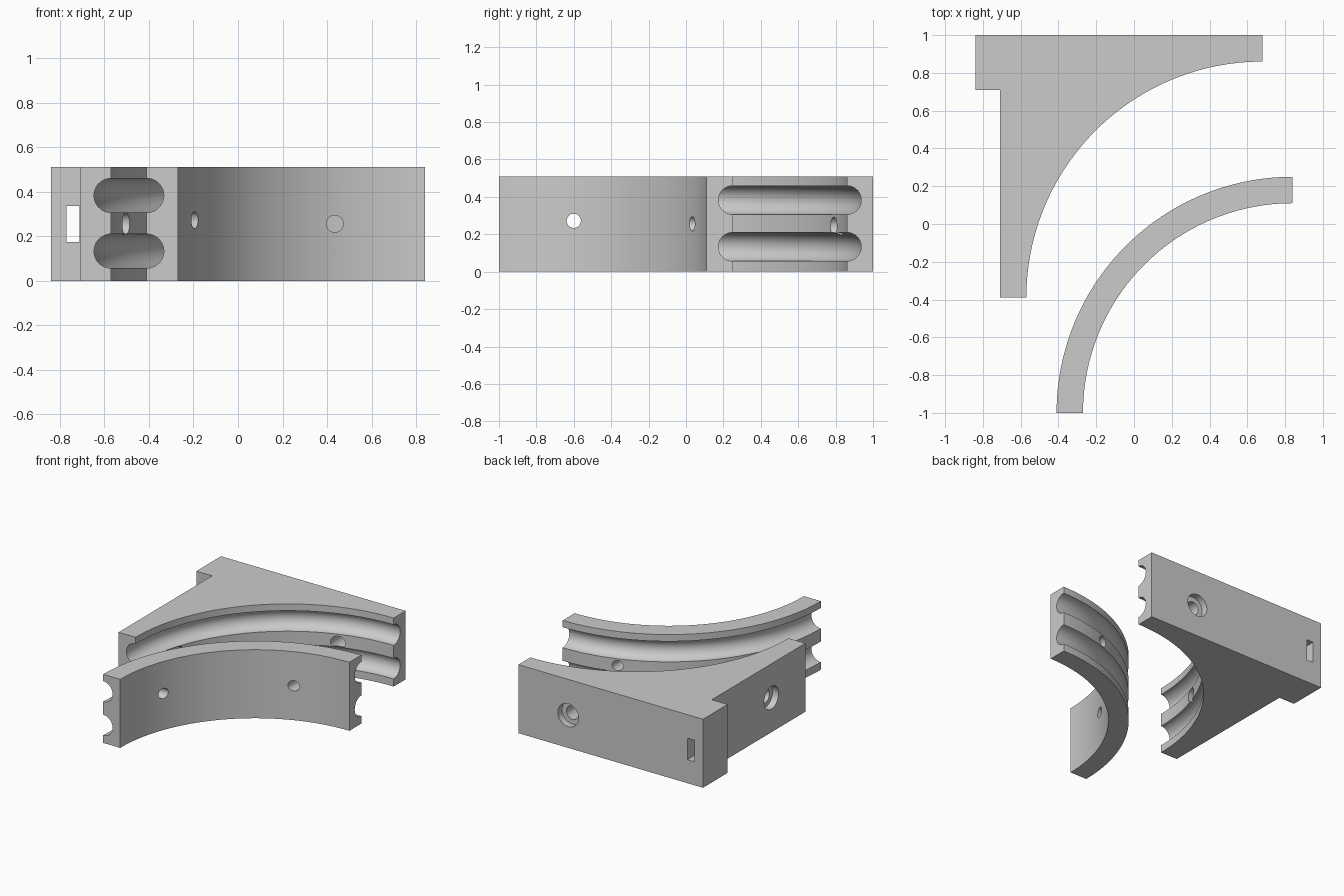
import bpy, bmesh, math
from math import cos, sin, radians, pi

cube = bpy.data.objects.get("Cube")
if cube:
    bpy.data.objects.remove(cube)

HEIGHT = 0.51
OUTER, INNER = 1.25, 1.11
GROOVE = 0.077

grey = bpy.data.materials.new("light grey")
grey.use_nodes = True
colour = (0.6, 0.6, 0.6, 1)
grey.diffuse_color = colour
grey.node_tree.nodes["Principled BSDF"].inputs["Base Color"].default_value = colour


def arc(centre, radius, start, end, steps=48):
    angles = [radians(start + (end - start) * i / steps) for i in range(steps + 1)]
    return [(centre[0] + radius * cos(a), centre[1] + radius * sin(a)) for a in angles]


def prism(name, outline):
    """Extrude a plan outline upward from the ground."""
    bm = bmesh.new()
    face = bm.faces.new([bm.verts.new((x, y, 0)) for x, y in outline])
    top = bmesh.ops.extrude_face_region(bm, geom=[face])
    verts = [g for g in top["geom"] if isinstance(g, bmesh.types.BMVert)]
    bmesh.ops.translate(bm, verts=verts, vec=(0, 0, HEIGHT))
    bmesh.ops.recalc_face_normals(bm, faces=bm.faces)
    mesh = bpy.data.meshes.new(name)
    bm.to_mesh(mesh)
    bm.free()
    mesh.materials.append(grey)
    obj = bpy.data.objects.new(name, mesh)
    bpy.context.collection.objects.link(obj)
    return obj


def cut(obj, cutter):
    """Subtract a helper solid and remove it."""
    cutter.hide_render = True
    mod = obj.modifiers.new("cut", "BOOLEAN")
    mod.operation, mod.solver, mod.object = "DIFFERENCE", "EXACT", cutter
    bpy.context.view_layer.objects.active = obj
    bpy.ops.object.modifier_apply(modifier=mod.name)
    bpy.data.objects.remove(cutter)


def cut_grooves(obj, centre):
    for z in (0.133, 0.383):
        bpy.ops.mesh.primitive_torus_add(
            location=(*centre, z), rotation=(0, 0, pi / 192), major_segments=192,
            minor_segments=26, major_radius=OUTER, minor_radius=GROOVE)
        cut(obj, bpy.context.object)


def drill(obj, axis, start, end, across, z, radius):
    """Cut a round hole along x or y between two coordinates."""
    mid = (start + end) / 2
    along_x = axis == "x"
    bpy.ops.mesh.primitive_cylinder_add(
        vertices=40, radius=radius, depth=abs(end - start),
        location=(mid, across, z) if along_x else (across, mid, z),
        rotation=(0, pi / 2, 0) if along_x else (pi / 2, 0, 0))
    cut(obj, bpy.context.object)


def finish(obj):
    bpy.ops.object.select_all(action="DESELECT")
    obj.select_set(True)
    bpy.context.view_layer.objects.active = obj
    bpy.ops.object.shade_smooth_by_angle(angle=radians(30))


# Corner bracket with a concave grooved face
centre = (0.68, -0.39)
bracket = prism("corner_bracket", arc(centre, OUTER, 90, 180) + [
    (-0.71, -0.39), (-0.71, 0.71), (-0.84, 0.71), (-0.84, 1), (0.68, 1)])
cut_grooves(bracket, centre)

# Counterbored mounting holes through both walls
drill(bracket, "y", 0.6, 1.1, 0.27, 0.243, 0.049)
drill(bracket, "y", 0.95, 1.1, 0.27, 0.243, 0.085)
drill(bracket, "x", -0.8, -0.4, 0.01, 0.257, 0.049)
drill(bracket, "x", -0.8, -0.66, 0.01, 0.257, 0.085)

# Rectangular slot through the lip
bpy.ops.mesh.primitive_cube_add(size=1, location=(-0.741, 0.85, 0.255))
slot = bpy.context.object
slot.scale = (0.058, 0.5, 0.16)
cut(bracket, slot)
finish(bracket)

# Curved clamp strip with a convex grooved face
centre = (0.84, -1.0)
strip = prism("curved_strip", arc(centre, OUTER, 90, 180) + arc(centre, INNER, 180, 90))
cut_grooves(strip, centre)
drill(strip, "x", -0.6, 0.1, -0.6, 0.272, 0.038)
drill(strip, "y", -0.2, 0.4, 0.435, 0.256, 0.038)
finish(strip)
